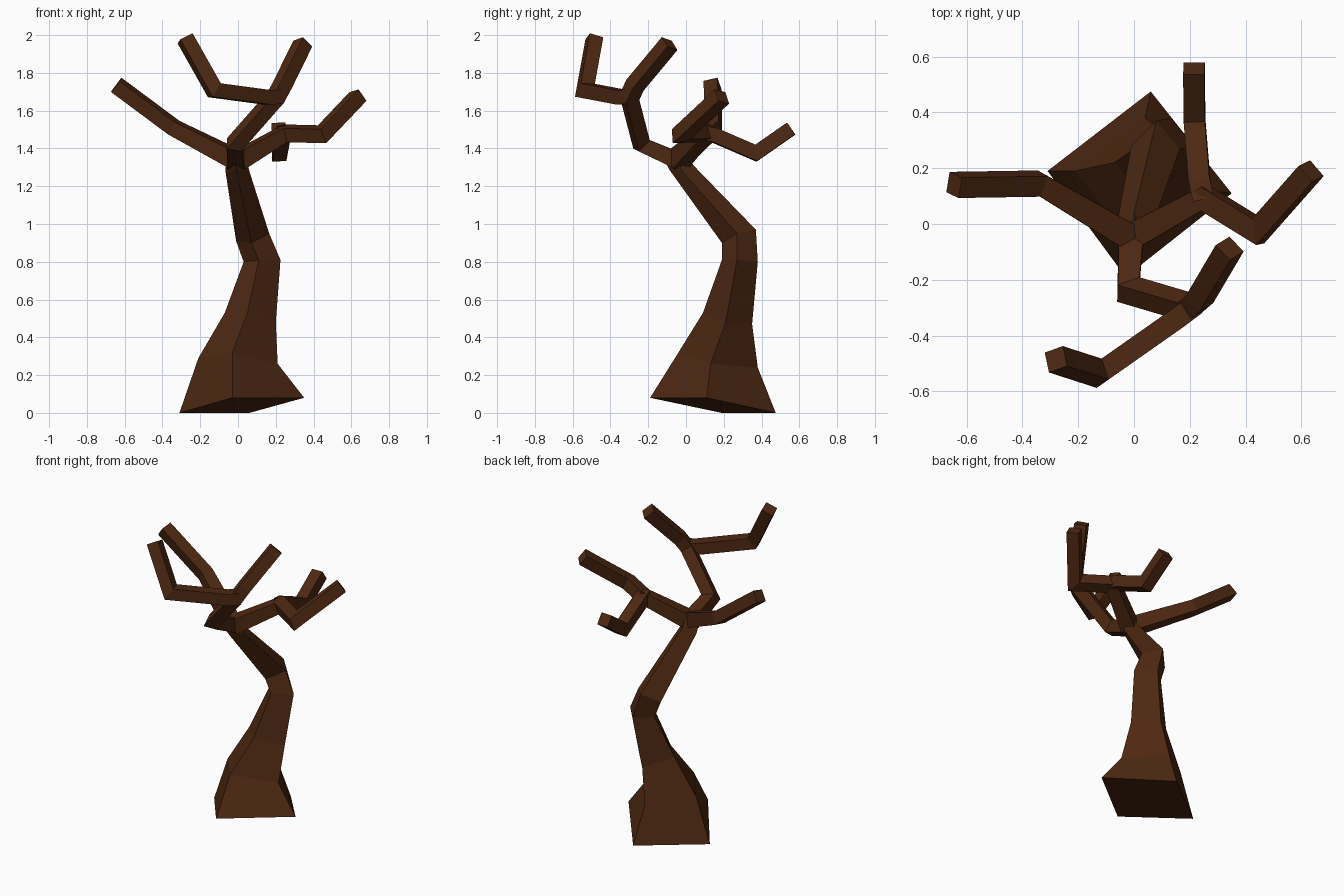
import bpy, bmesh
from mathutils import Vector

if "Cube" in bpy.data.objects:
    bpy.data.objects.remove(bpy.data.objects["Cube"])

bark = bpy.data.materials.new("dark brown bark")
bark.diffuse_color = (0.075, 0.021, 0.006, 1)
bark.use_nodes = True
bark.node_tree.nodes["Principled BSDF"].inputs["Base Color"].default_value = bark.diffuse_color


def loft(name, rings, cap_start=True):
    """Skin a list of four-cornered rings into a faceted tube."""
    bm = bmesh.new()
    vs = [[bm.verts.new(p) for p in r] for r in rings]
    for a, b in zip(vs, vs[1:]):
        for i in range(4):
            j = (i + 1) % 4
            bm.faces.new((a[i], a[j], b[j], b[i]))
    if cap_start:
        bm.faces.new(vs[0][::-1])
    bm.faces.new(vs[-1])
    bmesh.ops.recalc_face_normals(bm, faces=bm.faces)
    me = bpy.data.meshes.new(name)
    bm.to_mesh(me)
    bm.free()
    me.materials.append(bark)
    ob = bpy.data.objects.new(name, me)
    bpy.context.collection.objects.link(ob)


def limb(name, path, w0=0.076, w1=0.076):
    """Square branch along a path, with mitred bends."""
    pts = [Vector(p) for p in path]
    dirs = [(b - a).normalized() for a, b in zip(pts, pts[1:])]
    side = dirs[0].cross(Vector((0, 0, 1))).normalized()
    up = side.cross(dirs[0])
    corners = [(side * s + up * u) for s, u in ((-1, -1), (1, -1), (1, 1), (-1, 1))]
    rings = [[pts[0] + c * w0 / 2 for c in corners]]
    for k in range(1, len(pts)):
        d = dirs[k - 1]
        e = dirs[k] if k < len(dirs) else d
        n = (d + e).normalized()
        # slide the corners along the branch onto the mitre plane
        rings.append([pts[k] + (c - d * (c.dot(n) / d.dot(n))) * w1 / 2 for c in corners])
        q = d.rotation_difference(e)
        corners = [q @ c for c in corners]
    loft(name, rings, cap_start=False)


# trunk: corner order left, front, right, back
loft("trunk", [
    [(-.31, .19, 0), (-.03, -.19, .08), (.35, .11, .08), (.06, .475, 0)],
    [(-.21, .19, .29), (-.03, -.04, .32), (.21, .13, .26), (.04, .38, .24)],
    [(-.07, .22, .53), (.05, .09, .53), (.20, .21, .48), (.08, .35, .47)],
    [(.03, .29, .80), (.11, .19, .81), (.225, .27, .81), (.13, .38, .80)],
    [(-.01, .28, .91), (.07, .19, .90), (.165, .27, .95), (.08, .37, .97)],
    [(-.065, -.02, 1.27), (-.01, -.09, 1.29), (.06, -.02, 1.28), (0, .04, 1.31)],
    [(-.065, -.06, 1.37), (-.02, -.115, 1.34), (.04, -.06, 1.37), (0, 0, 1.385)],
])

# left limb
limb("left_limb", [(-.01, -.05, 1.34), (-.34, .145, 1.51), (-.645, .14, 1.737)], .095)

# right limb with its fork
limb("right_limb", [(0, -.04, 1.335), (.25, .095, 1.48), (.445, -.025, 1.475), (.635, .19, 1.675)], .095)
limb("right_back_branch", [(.25, .08, 1.485), (.235, .15, 1.47), (.217, .37, 1.375), (.215, .557, 1.505)])

# front limb rising to an upper fork
limb("front_limb", [(-.01, -.03, 1.33), (-.02, -.235, 1.42), (.20, -.30, 1.67), (.235, -.27, 1.735),
                    (.343, -.087, 1.955)], .09)
limb("upper_left_branch", [(.22, -.29, 1.675), (.16, -.335, 1.67), (-.125, -.535, 1.708), (-.28, -.485, 1.983)])
